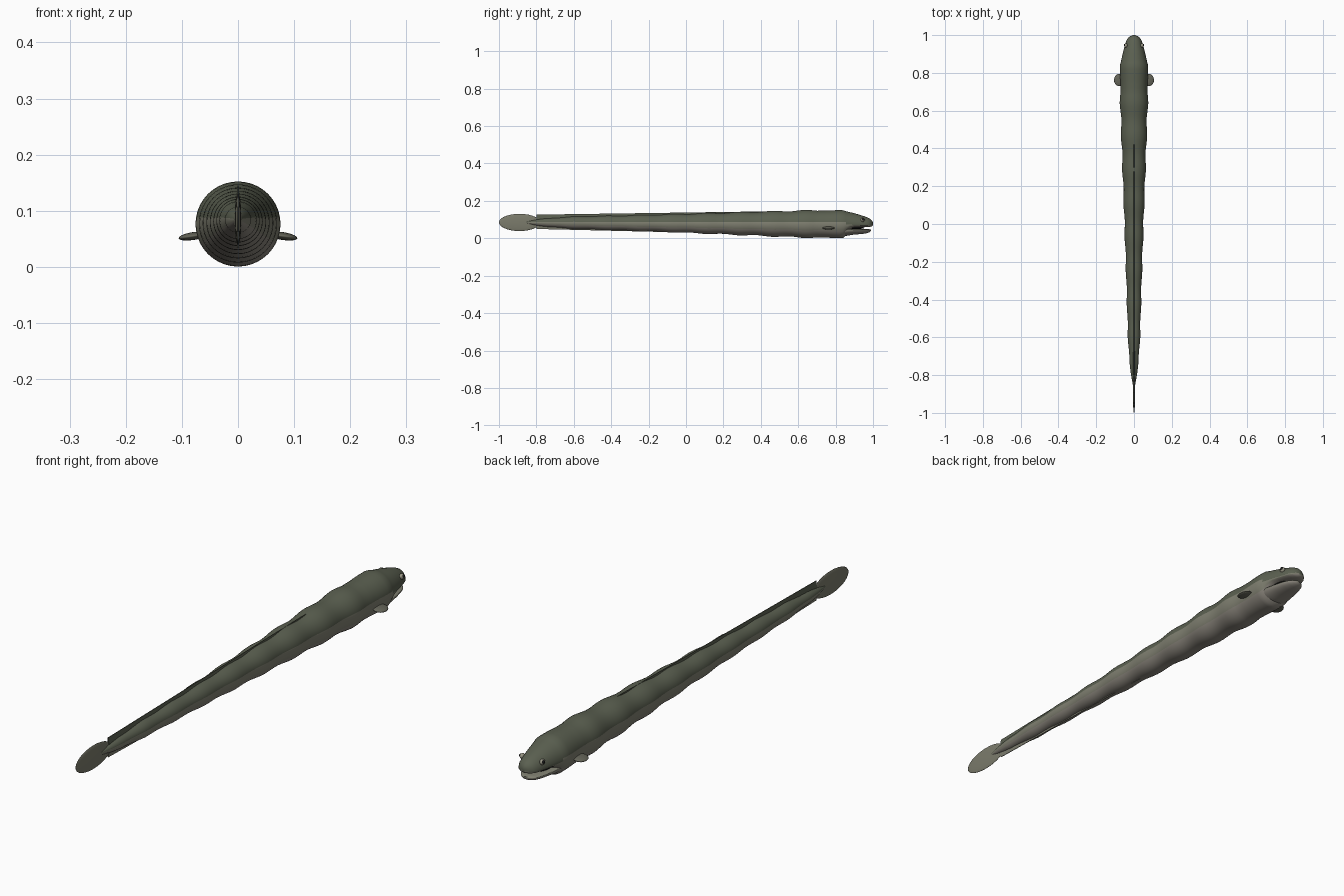
import bpy, bmesh, math

if "Cube" in bpy.data.objects:
    bpy.data.objects.remove(bpy.data.objects["Cube"])


def mat(name, r, g, b):
    m = bpy.data.materials.new(name)
    m.diffuse_color = (r, g, b, 1)
    m.use_nodes = True
    m.node_tree.nodes["Principled BSDF"].inputs["Base Color"].default_value = m.diffuse_color
    return m


BACK = mat("dark olive back", 0.105, 0.118, 0.082)
SIDE = mat("grey olive side", 0.215, 0.215, 0.165)
BELLY = mat("pale belly", 0.26, 0.24, 0.205)
FIN = mat("fin olive", 0.20, 0.20, 0.15)
PFIN = mat("dark side fin", 0.13, 0.13, 0.10)
DARK = mat("dark pupil", 0.012, 0.012, 0.012)
EYE = mat("eye grey", 0.32, 0.31, 0.24)


def finish(bm, name, mats, angle=50):
    bmesh.ops.recalc_face_normals(bm, faces=bm.faces)
    me = bpy.data.meshes.new(name)
    bm.to_mesh(me)
    bm.free()
    for m in mats:
        me.materials.append(m)
    ob = bpy.data.objects.new(name, me)
    bpy.context.collection.objects.link(ob)
    bpy.ops.object.select_all(action='DESELECT')
    ob.select_set(True)
    bpy.context.view_layer.objects.active = ob
    bpy.ops.object.shade_smooth_by_angle(angle=math.radians(angle))
    return ob


def loft(name, rings, mats, rule, n=40):
    """Skin rings of (y, half width, centre z, height up, depth down)."""
    bm = bmesh.new()
    loops = []
    for y, w, zc, up, down in rings:
        loop = []
        for j in range(n):
            a = 2 * math.pi * j / n
            s = math.sin(a)
            loop.append(bm.verts.new((w * math.cos(a), y, zc + s * (up if s > 0 else down))))
        loops.append(loop)
    for r0, r1, l0, l1 in zip(rings, rings[1:], loops, loops[1:]):
        for j in range(n):
            k = (j + 1) % n
            f = bm.faces.new((l0[j], l0[k], l1[k], l1[j]))
            f.material_index = rule((r0[0] + r1[0]) / 2, math.sin(2 * math.pi * (j + 0.5) / n))
    bm.faces.new(loops[0])
    bm.faces.new(loops[-1])
    return finish(bm, name, mats)


def ball(name, loc, scale, m, rot_y=0.0):
    bpy.ops.mesh.primitive_uv_sphere_add(segments=24, ring_count=14, location=loc,
                                         rotation=(0, rot_y, 0))
    ob = bpy.context.object
    ob.name = name
    ob.scale = scale
    ob.data.materials.append(m)
    bpy.ops.object.shade_smooth()
    return ob


def interp(table, y):
    for (y0, v0), (y1, v1) in zip(table, table[1:]):
        if y <= y1:
            return v0 + (v1 - v0) * (y - y0) / (y1 - y0)
    return table[-1][1]


# Body: tapering tube with evenly spaced muscle swellings, running into the head
RADIUS = [(-0.86, 0.005), (-0.80, 0.015), (-0.74, 0.023), (-0.60, 0.032), (-0.25, 0.042),
          (0.11, 0.054), (0.47, 0.067), (0.64, 0.0725), (0.84, 0.0735)]


def centre(y):
    return 0.0765 + (0.64 - y) * 0.0055


rings = []
for i in range(86):
    y = -0.86 + 0.02 * i
    wave = 0.045 if y < 0.72 else 0.02
    r = interp(RADIUS, y) * (1 + wave * math.cos(2 * math.pi * (y - 0.64) / 0.178))
    rings.append((y, r, centre(y), r, r))
rings += [(0.855, 0.070, 0.075, 0.070, 0.060), (0.875, 0.066, 0.073, 0.067, 0.030),
          (0.90, 0.060, 0.072, 0.062, 0.013), (0.925, 0.054, 0.071, 0.056, 0.011),
          (0.95, 0.047, 0.070, 0.049, 0.010), (0.97, 0.041, 0.070, 0.042, 0.010),
          (0.985, 0.032, 0.071, 0.033, 0.010), (0.995, 0.019, 0.073, 0.021, 0.009),
          (1.0, 0.005, 0.075, 0.008, 0.006)]


def body_rule(y, s):
    if s > (0.0 if y > 0.85 else 0.22):
        return 0
    return 1 if s > -0.45 else 2


loft("body_and_head", rings, [BACK, SIDE, BELLY], body_rule)

# Lower jaw, slightly open below the upper head
jaw = [(0.80, 0.050, 0.050, 0.010, 0.036), (0.84, 0.060, 0.047, 0.010, 0.036),
       (0.87, 0.059, 0.046, 0.008, 0.031), (0.90, 0.054, 0.045, 0.006, 0.025),
       (0.94, 0.045, 0.044, 0.006, 0.021), (0.965, 0.036, 0.043, 0.006, 0.016),
       (0.98, 0.024, 0.043, 0.006, 0.011), (0.988, 0.006, 0.043, 0.004, 0.004)]
loft("lower_jaw", jaw, [SIDE, BELLY], lambda y, s: 0 if s > -0.2 else 1)
ball("mouth_lining", (0, 0.895, 0.056), (0.042, 0.06, 0.007), DARK)


# Long thin fins along the back and the underside
def strip(name, y0, y1, sign, edge, m):
    bm = bmesh.new()
    rows = []
    for i in range(49):
        y = y0 + (y1 - y0) * i / 48
        z = centre(y)
        tip = edge(y)
        rows.append([bm.verts.new(p) for p in
                     ((-0.005, y, z + sign * interp(RADIUS, y) * 0.7), (-0.0012, y, tip),
                      (0.0012, y, tip), (0.005, y, z + sign * interp(RADIUS, y) * 0.7))])
    for a, b in zip(rows, rows[1:]):
        for j in range(4):
            bm.faces.new((a[j], a[(j + 1) % 4], b[(j + 1) % 4], b[j]))
    bm.faces.new(rows[0])
    bm.faces.new(rows[-1])
    finish(bm, name, [m], 30)


strip("dorsal_fin", -0.80, 0.50, 1, lambda y: 0.1265 + (y + 0.8) * 0.0142, BACK)
strip("anal_fin", -0.80, 0.05, -1, lambda y: 0.050 - (y + 0.8) * 0.024, SIDE)

# Leaf-shaped upright tail fin
ball("tail_fin", (0, -0.89, 0.085), (0.006, 0.11, 0.046), FIN)

# Paired side fins and eyes
for name, s in (("left", -1), ("right", 1)):
    ball(name + "_side_fin", (s * 0.080, 0.762, 0.055), (0.026, 0.032, 0.007), PFIN, s * 0.15)
    ball(name + "_eye", (s * 0.043, 0.945, 0.099), (0.009, 0.011, 0.011), EYE)
    ball(name + "_pupil", (s * 0.048, 0.947, 0.101), (0.006, 0.007, 0.007), DARK)
